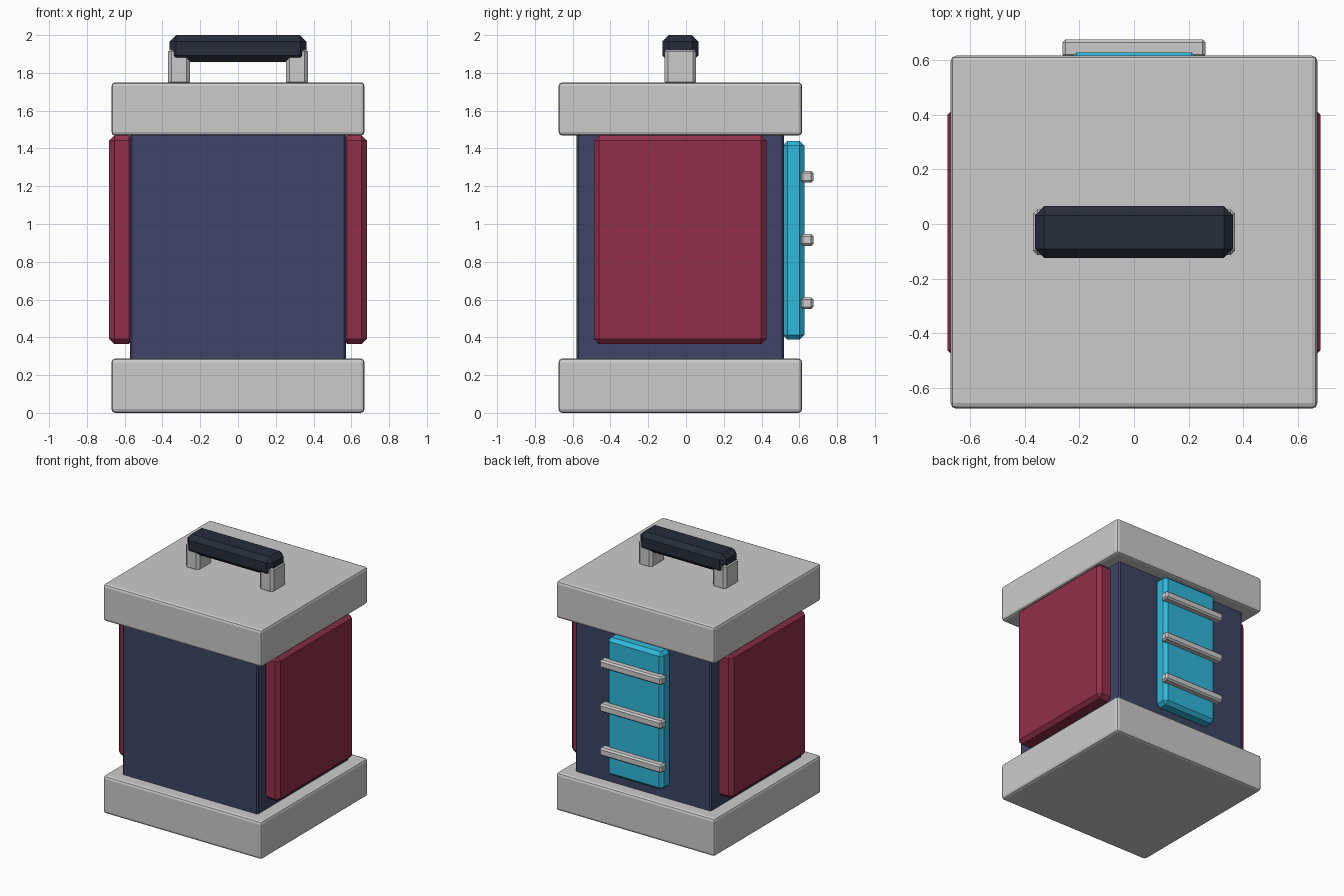
import bpy, bmesh

if "Cube" in bpy.data.objects:
    bpy.data.objects.remove(bpy.data.objects["Cube"])


def material(name, rgb):
    m = bpy.data.materials.new(name)
    m.diffuse_color = (*rgb, 1)
    m.use_nodes = True
    m.node_tree.nodes["Principled BSDF"].inputs["Base Color"].default_value = m.diffuse_color
    return m


NAVY = material("navy", (0.05, 0.06, 0.135))
CRIMSON = material("crimson", (0.29, 0.03, 0.07))
CYAN = material("cyan", (0.03, 0.48, 0.71))
DARK = material("dark_grip", (0.02, 0.026, 0.042))


def box(name, x, y, z, bevel, mat=None, segments=1):
    """Bevelled box from (min, max) ranges on each axis."""
    bm = bmesh.new()
    bmesh.ops.create_cube(bm, size=1)
    for v in bm.verts:
        for i, (lo, hi) in enumerate((x, y, z)):
            v.co[i] = lo if v.co[i] < 0 else hi
    bmesh.ops.bevel(bm, geom=bm.edges[:], offset=bevel, segments=segments,
                    profile=0.5, affect='EDGES')
    mesh = bpy.data.meshes.new(name)
    bm.to_mesh(mesh)
    bm.free()
    if mat:
        mesh.materials.append(mat)
    ob = bpy.data.objects.new(name, mesh)
    bpy.context.collection.objects.link(ob)
    return ob


# Base, lid and the core between them
SLAB_X, SLAB_Y = (-0.67, 0.67), (-0.675, 0.615)
box("base", SLAB_X, SLAB_Y, (0, 0.288), 0.02, segments=2)
box("lid", SLAB_X, SLAB_Y, (1.468, 1.75), 0.02, segments=2)
box("body", (-0.572, 0.572), (-0.58, 0.518), (0.26, 1.5), 0.01, NAVY)

# Side panels and handle posts, one on each side
for side, s in (("left", -1), ("right", 1)):
    box(side + "_panel", sorted((s * 0.55, s * 0.682)), (-0.488, 0.425),
        (0.365, 1.468), 0.027, CRIMSON)
    box(side + "_handle_post", sorted((s * 0.255, s * 0.37)), (-0.114, 0.054),
        (1.735, 1.93), 0.018)

# Handle grip
box("handle_grip", (-0.362, 0.362), (-0.125, 0.065), (1.858, 2.0), 0.034, DARK)

# Back strip with its crossbars
box("back_strip", (-0.235, 0.235), (0.512, 0.627), (0.388, 1.44), 0.025, CYAN)
for i, z in enumerate((0.58, 0.915, 1.25)):
    box(f"back_crossbar_{i + 1}", (-0.262, 0.262), (0.608, 0.675),
        (z - 0.031, z + 0.031), 0.012)
